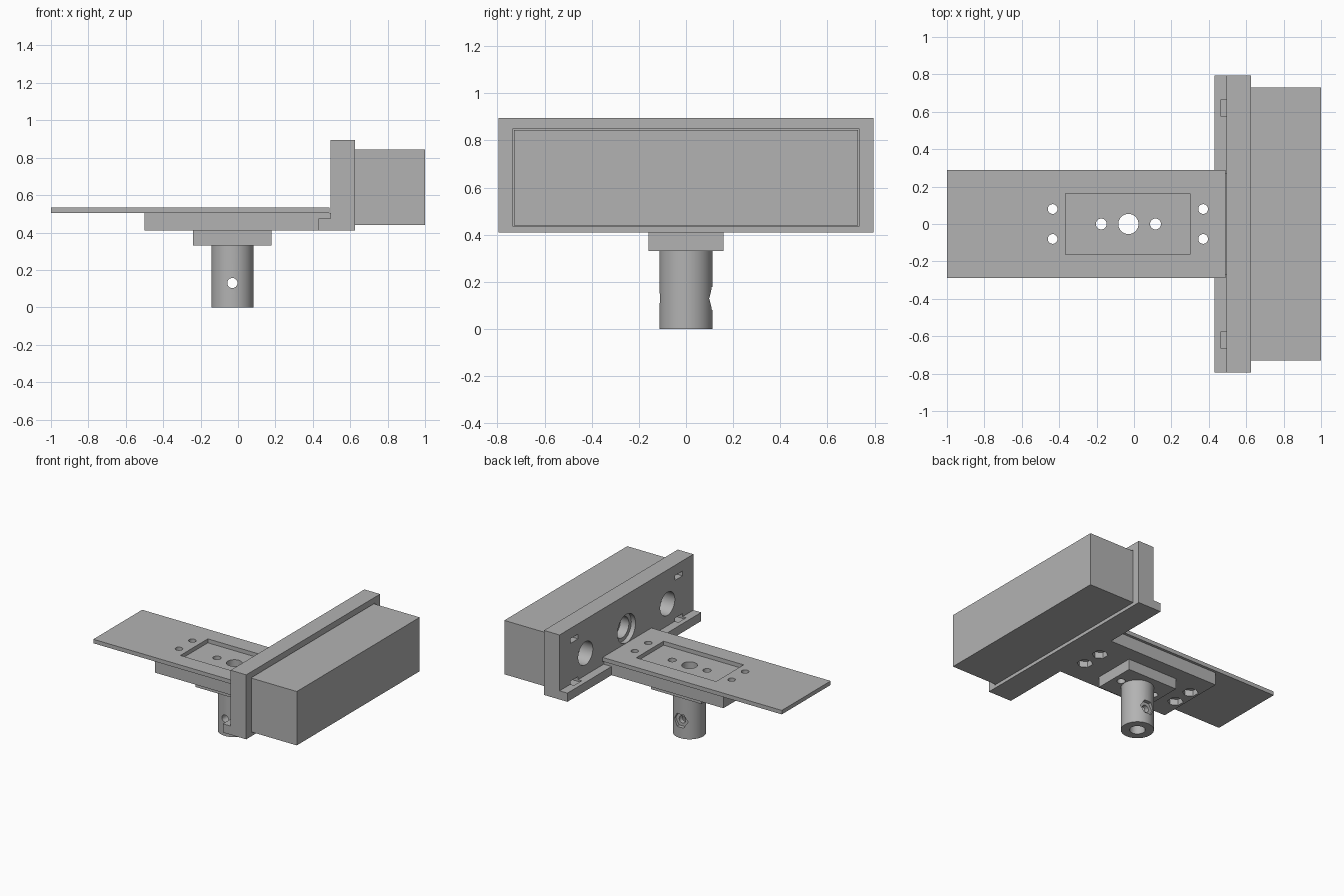
import bpy
import math
from mathutils import Matrix, Vector

if "Cube" in bpy.data.objects:
    bpy.data.objects.remove(bpy.data.objects["Cube"])

import bmesh

grey = bpy.data.materials.new("plain grey")
grey.use_nodes = True
grey.diffuse_color = (0.45, 0.45, 0.45, 1)
grey.node_tree.nodes["Principled BSDF"].inputs["Base Color"].default_value = grey.diffuse_color


def finish(name, bm):
    bmesh.ops.recalc_face_normals(bm, faces=bm.faces)
    mesh = bpy.data.meshes.new(name)
    bm.to_mesh(mesh)
    bm.free()
    mesh.materials.append(grey)
    obj = bpy.data.objects.new(name, mesh)
    bpy.context.collection.objects.link(obj)
    return obj


def box(name, x, y, z):
    """Box from (min, max) ranges."""
    bm = bmesh.new()
    bmesh.ops.create_cube(bm, size=1)
    for v in bm.verts:
        v.co = Vector([(r[0] + r[1]) / 2 + c * (r[1] - r[0]) for r, c in zip((x, y, z), v.co)])
    return finish(name, bm)


def rod(name, start, end, radius, sides=48):
    """Cylinder or prism between two points."""
    a, b = Vector(start), Vector(end)
    turn = (b - a).to_track_quat('Z', 'Y').to_matrix().to_4x4()
    if sides == 6:
        turn = turn @ Matrix.Rotation(0, 4, 'Z')
    bm = bmesh.new()
    bmesh.ops.create_cone(bm, cap_ends=True, segments=sides, radius1=radius, radius2=radius,
                          depth=(b - a).length, matrix=Matrix.Translation((a + b) / 2) @ turn)
    return finish(name, bm)


def combine(target, tools, operation='DIFFERENCE'):
    """Apply each tool to the target and remove the tool."""
    for tool in tools:
        tool.hide_render = True
        mod = target.modifiers.new("combine", 'BOOLEAN')
        mod.operation = operation
        mod.solver = 'EXACT'
        mod.object = tool
        bpy.context.view_layer.objects.active = target
        bpy.ops.object.modifier_apply(modifier=mod.name)
        bpy.data.objects.remove(tool)


def smooth(obj):
    bpy.ops.object.select_all(action='DESELECT')
    obj.select_set(True)
    bpy.context.view_layer.objects.active = obj
    bpy.ops.object.shade_smooth_by_angle(angle=math.radians(30))


CX = -0.03                                   # axis of the post
BOLTS = [(x, y) for x in (-0.435, 0.37) for y in (-0.08, 0.08)]
PINS = [(CX - 0.145, 0), (CX + 0.145, 0)]


def drill(points, radius):
    return [rod("drill", (x, y, -0.1), (x, y, 1), radius, 32) for x, y in points]


# Bracket: L-shaped wall with a long ledge, joined to the base block
bracket = box("bracket", (0.495, 0.625), (-0.795, 0.795), (0.41, 0.895))
ledge = box("ledge", (0.43, 0.56), (-0.795, 0.795), (0.41, 0.475))
base = box("base", (-0.5, 0.55), (-0.27, 0.27), (0.41, 0.505))
combine(bracket, [ledge, base], 'UNION')

# Sockets, slots and bolt holes in the bracket
cuts = [box("pocket", (0.6, 0.7), (-0.735, 0.735), (0.435, 0.85))]
for y in (-0.487, 0.487):
    cuts.append(rod("socket", (0.45, y, 0.64), (0.61, y, 0.64), 0.087))
cuts.append(rod("socket", (0.45, 0, 0.64), (0.53, 0, 0.64), 0.107))
cuts.append(rod("socket", (0.45, 0, 0.64), (0.61, 0, 0.64), 0.078))
for y in (-0.62, 0.62):
    for z in (0.48, 0.80):
        cuts.append(box("slot", (0.465, 0.56), (y - 0.045, y + 0.045), (z - 0.018, z + 0.018)))
cuts += drill(BOLTS, 0.026) + drill(PINS, 0.029) + drill([(CX, 0)], 0.054)
for x, y in BOLTS:
    cuts.append(rod("nut_pocket", (x, y, 0.38), (x, y, 0.455), 0.055, 6))
combine(bracket, cuts)
smooth(bracket)

# Thin top plate with a window
plate = box("top_plate", (-1, 0.49), (-0.29, 0.29), (0.505, 0.535))
window = box("window", (-0.365, 0.30), (-0.163, 0.163), (0.4, 0.6))
combine(plate, [window] + drill(BOLTS, 0.026))
smooth(plate)

# Large rectangular housing seated in the wall pocket
box("housing", (0.6, 1), (-0.73, 0.73), (0.44, 0.845))

# Flange under the base
flange = box("flange", (-0.24, 0.178), (-0.16, 0.16), (0.33, 0.41))
combine(flange, drill(PINS, 0.029) + drill([(CX, 0)], 0.054))
smooth(flange)

# Hollow post with a cross hole and a hexagonal nut seat at the back
post = rod("post", (CX, 0, 0), (CX, 0, 0.33), 0.113, 64)
cross = rod("cross_hole", (CX, -0.3, 0.13), (CX, 0.3, 0.13), 0.027, 32)
bm = bmesh.new()
bmesh.ops.create_cone(bm, cap_ends=True, segments=6, radius1=0.056, radius2=0.056, depth=0.1,
                      matrix=Matrix.Translation((CX, 0.135, 0.13)) @ Matrix.Rotation(math.pi / 2, 4, 'X')
                      @ Matrix.Rotation(math.pi / 6, 4, 'Z'))
# Point the hexagon's corners sideways
wide = max(v.co.x for v in bm.verts) - CX
if wide < 0.055:
    bmesh.ops.rotate(bm, verts=bm.verts, cent=(CX, 0.135, 0.13),
                     matrix=Matrix.Rotation(math.pi / 6, 3, 'Y'))
seat = finish("nut_seat", bm)
combine(post, drill([(CX, 0)], 0.054) + [cross, seat])
smooth(post)
